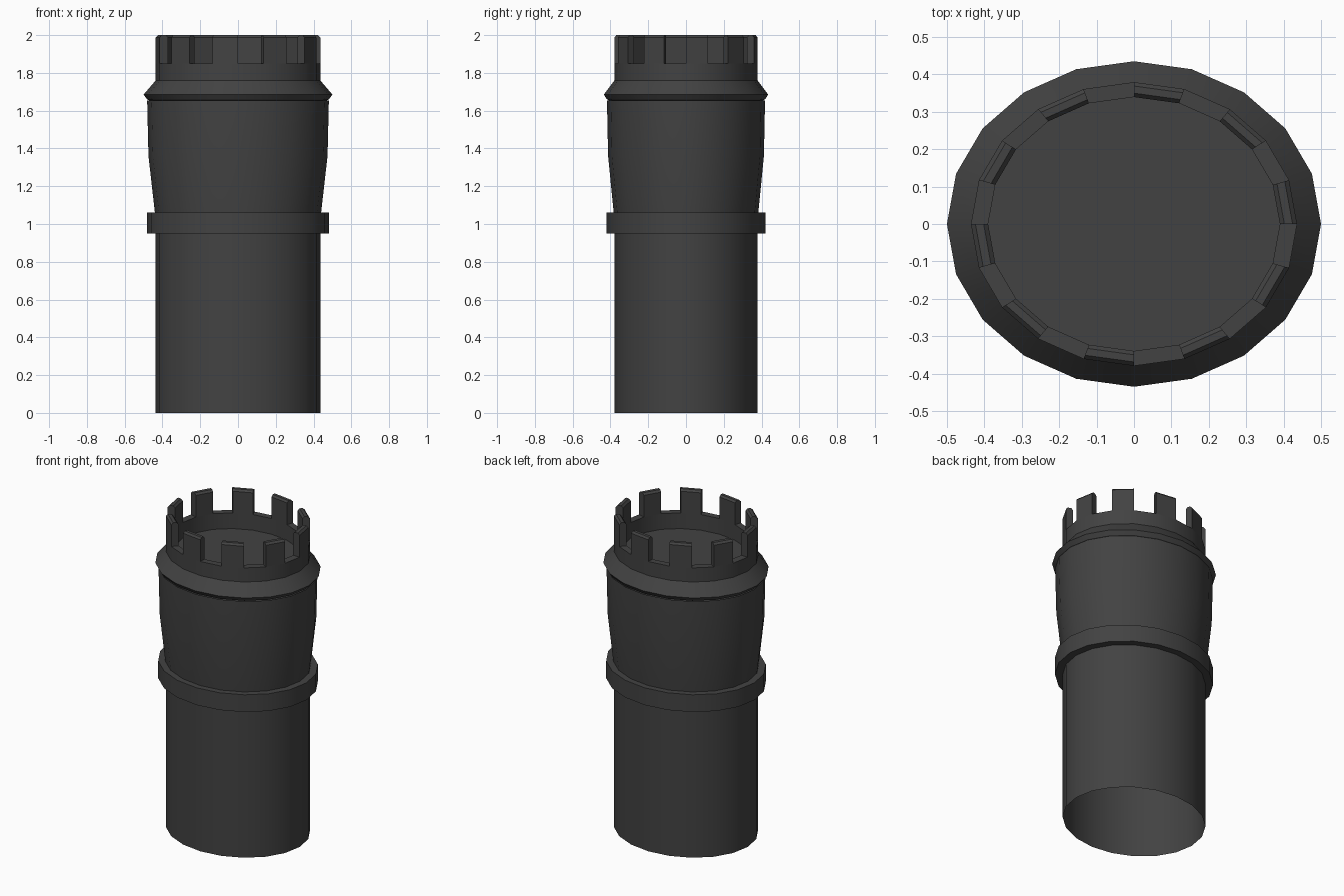
import bpy, bmesh, math

if "Cube" in bpy.data.objects:
    bpy.data.objects.remove(bpy.data.objects["Cube"])

SIDES = 20
SQUASH = 0.87          # the tower is an ellipse in plan
OUTER, INNER = 0.436, 0.39
CREN_BASE, TOP = 1.85, 2.0

stone = bpy.data.materials.new("dark_grey")
stone.diffuse_color = (0.055, 0.055, 0.055, 1)
stone.use_nodes = True
stone.node_tree.nodes["Principled BSDF"].inputs["Base Color"].default_value = stone.diffuse_color


def point(r, z, i):
    a = 2 * math.pi * i / SIDES
    return (r * math.cos(a), r * math.sin(a) * SQUASH, z)


def finish(name, bm, smooth=True):
    mesh = bpy.data.meshes.new(name)
    bm.to_mesh(mesh)
    bm.free()
    mesh.materials.append(stone)
    ob = bpy.data.objects.new(name, mesh)
    bpy.context.collection.objects.link(ob)
    if smooth:
        bpy.ops.object.select_all(action='DESELECT')
        bpy.context.view_layer.objects.active = ob
        ob.select_set(True)
        bpy.ops.object.shade_smooth_by_angle(angle=math.radians(25))


def lathe(name, profile, cap_end=False):
    """Sweep (radius, height) points round the elliptical plan."""
    bm = bmesh.new()
    rings = [[bm.verts.new(point(r, z, i)) for i in range(SIDES)] for r, z in profile]
    for a, b in zip(rings, rings[1:]):
        for i in range(SIDES):
            j = (i + 1) % SIDES
            bm.faces.new((a[i], a[j], b[j], b[i]))
    if cap_end:
        bm.faces.new(rings[-1])
    finish(name, bm)


# Open-bottomed shaft and flared upper drum
lathe("shaft", [(OUTER, 0), (OUTER, 0.95)])
lathe("upper_drum", [(0.44, 1.06), (0.474, 1.36), (0.481, 1.655)])

# Square band round the middle, sloped flange under the parapet
lathe("middle_band", [(OUTER, 0.95), (0.483, 0.95), (0.483, 1.06), (0.44, 1.06)])
lathe("flange", [(0.47, 1.655), (0.481, 1.66), (0.5, 1.685), (OUTER, 1.76)])

# Parapet wall with sunken floor
lathe("parapet", [(OUTER, 1.76), (OUTER, CREN_BASE), (INNER, CREN_BASE), (INNER, 1.75)],
      cap_end=True)

# Battlements on every other side, with chamfered top edges
bm = bmesh.new()
c = 0.012
section = [(OUTER, CREN_BASE), (OUTER, TOP - c), (OUTER - c, TOP),
           (INNER + c, TOP), (INNER, TOP - c), (INNER, CREN_BASE)]
for k in range(0, SIDES, 2):
    a = [bm.verts.new(point(r, z, k)) for r, z in section]
    b = [bm.verts.new(point(r, z, k + 1)) for r, z in section]
    for n in range(len(section) - 1):
        bm.faces.new((a[n], b[n], b[n + 1], a[n + 1]))
    bm.faces.new(a)
    bm.faces.new(b[::-1])
finish("battlements", bm, smooth=False)
